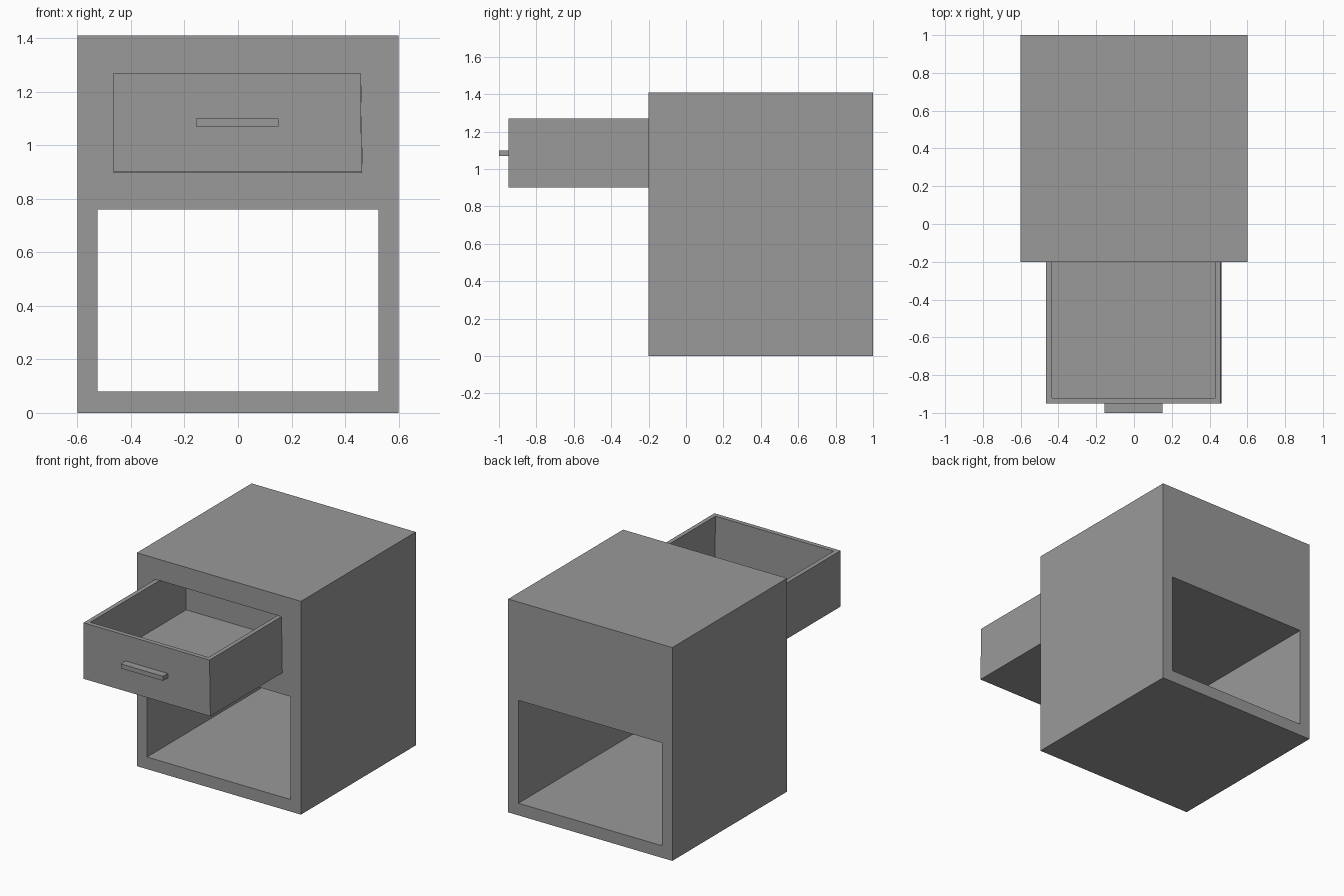
import bpy
import bmesh

cube = bpy.data.objects.get("Cube")
if cube:
    bpy.data.objects.remove(cube, do_unlink=True)

GREY = (0.32, 0.32, 0.32, 1.0)
grey = bpy.data.materials.new("plain grey")
grey.use_nodes = True
grey.diffuse_color = GREY
grey.node_tree.nodes["Principled BSDF"].inputs["Base Color"].default_value = GREY


def box(name, x, y, z, lean=0.0):
    """Box from axis ranges; lean moves the top of the +x side inwards."""
    bm = bmesh.new()
    bmesh.ops.create_cube(bm, size=1)
    for v in bm.verts:
        right, high = v.co.x > 0, v.co.z > 0
        v.co = (x[right] - (lean if right and high else 0), y[v.co.y > 0], z[high])
    mesh = bpy.data.meshes.new(name)
    bm.to_mesh(mesh)
    bm.free()
    mesh.materials.append(grey)
    obj = bpy.data.objects.new(name, mesh)
    bpy.context.collection.objects.link(obj)
    return obj


def cut(target, cutter):
    cutter.hide_render = True
    cutter.hide_viewport = True
    mod = target.modifiers.new(cutter.name, "BOOLEAN")
    mod.operation = "DIFFERENCE"
    mod.solver = "EXACT"
    mod.object = cutter


LEAN = 0.006
GAP = 0.001
WALL = 0.03
left, right = -0.465, 0.463
front, back = -0.95, 0.11
bottom, top = 0.90, 1.27

# Cabinet with an open shelf running right through and a drawer cavity
cabinet = box("cabinet", (-0.6, 0.6), (-0.2, 1.0), (0, 1.41))
cut(cabinet, box("shelf_cutter", (-0.525, 0.525), (-0.5, 1.3), (0.08, 0.76)))
cut(cabinet, box("cavity_cutter", (left - GAP, right + GAP), (front, back + GAP),
                 (bottom - GAP, top + GAP), LEAN))

# Pulled-out drawer, hollowed from above
drawer = box("drawer", (left, right), (front, back), (bottom, top), LEAN)
cut(drawer, box("drawer_cutter", (left + WALL, right - WALL), (front + WALL, back - WALL),
                (bottom + 0.07, top + 0.1), LEAN))

# Bar handle, slightly sunk into the drawer front
box("handle", (-0.157, 0.152), (-1.0, front + 0.005), (1.07, 1.10))
